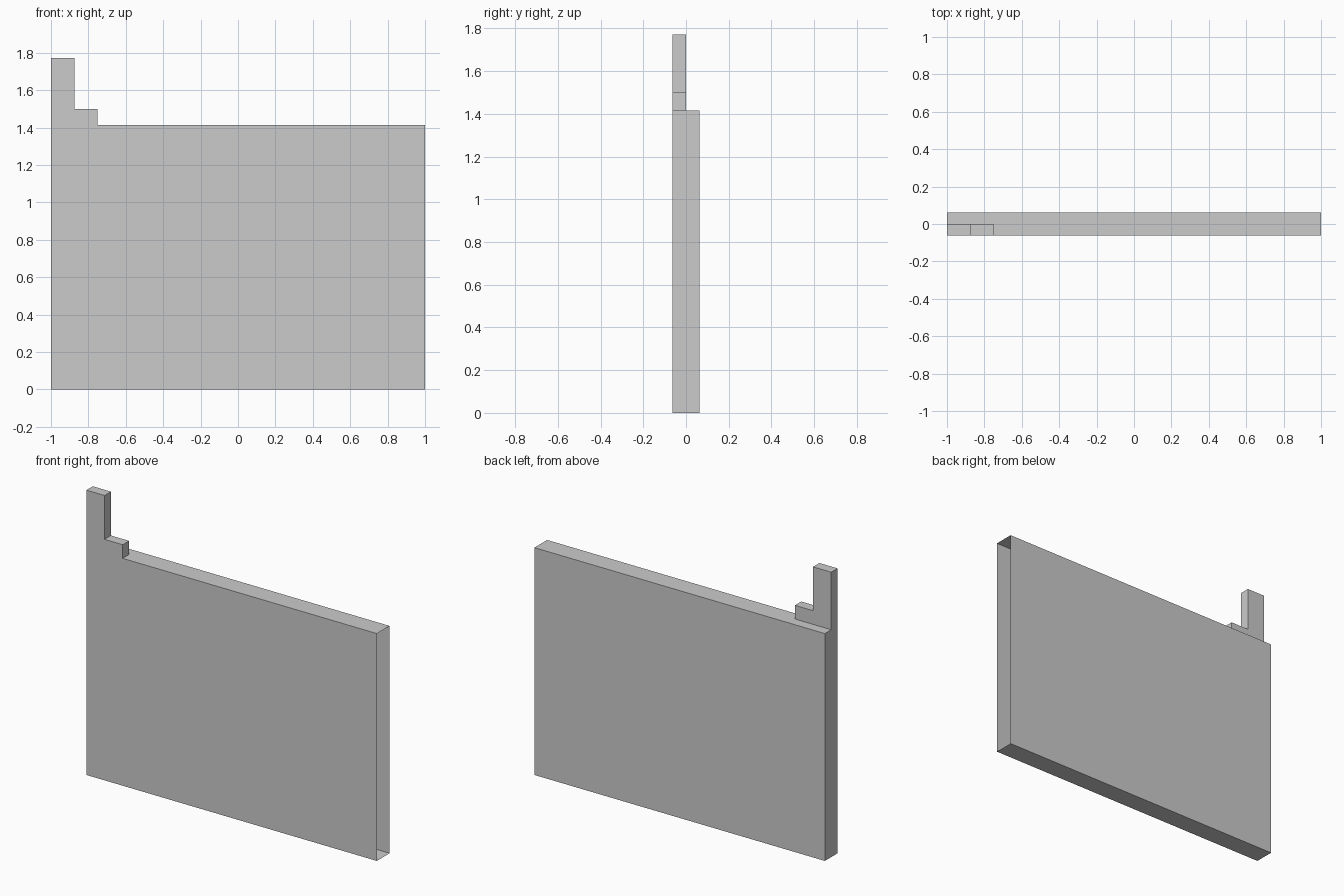
import bpy
import bmesh

if "Cube" in bpy.data.objects:
    bpy.data.objects.remove(bpy.data.objects["Cube"])

HALF = 0.0625   # half thickness of the panel
TOP = 1.415     # height of the main panel


def prism(name, outline, y0, y1, open_side):
    """Extrude an XZ outline from y0 to y1, leaving out faces that point along open_side."""
    bm = bmesh.new()
    face = bm.faces.new([bm.verts.new((x, y0, z)) for x, z in outline])
    ext = bmesh.ops.extrude_face_region(bm, geom=[face], use_keep_orig=True)
    verts = [g for g in ext["geom"] if isinstance(g, bmesh.types.BMVert)]
    bmesh.ops.translate(bm, verts=verts, vec=(0, y1 - y0, 0))
    bmesh.ops.recalc_face_normals(bm, faces=bm.faces)
    bm.normal_update()
    gone = [f for f in bm.faces if open_side(f)]
    bmesh.ops.delete(bm, geom=gone, context="FACES")
    mesh = bpy.data.meshes.new(name)
    bm.to_mesh(mesh)
    bm.free()
    obj = bpy.data.objects.new(name, mesh)
    bpy.context.collection.objects.link(obj)
    return obj


# Main hollow panel, open at its right end
prism("panel", [(-1, 0), (1, 0), (1, TOP), (-1, TOP)], -HALF, HALF,
      lambda f: f.normal.x > 0.9)

# Stepped post on the front half of the left corner, open where it meets the panel
prism("stepped_post",
      [(-1, TOP), (-0.75, TOP), (-0.75, 1.5), (-0.875, 1.5), (-0.875, 1.773), (-1, 1.773)],
      -HALF, 0, lambda f: f.normal.z < -0.9)
